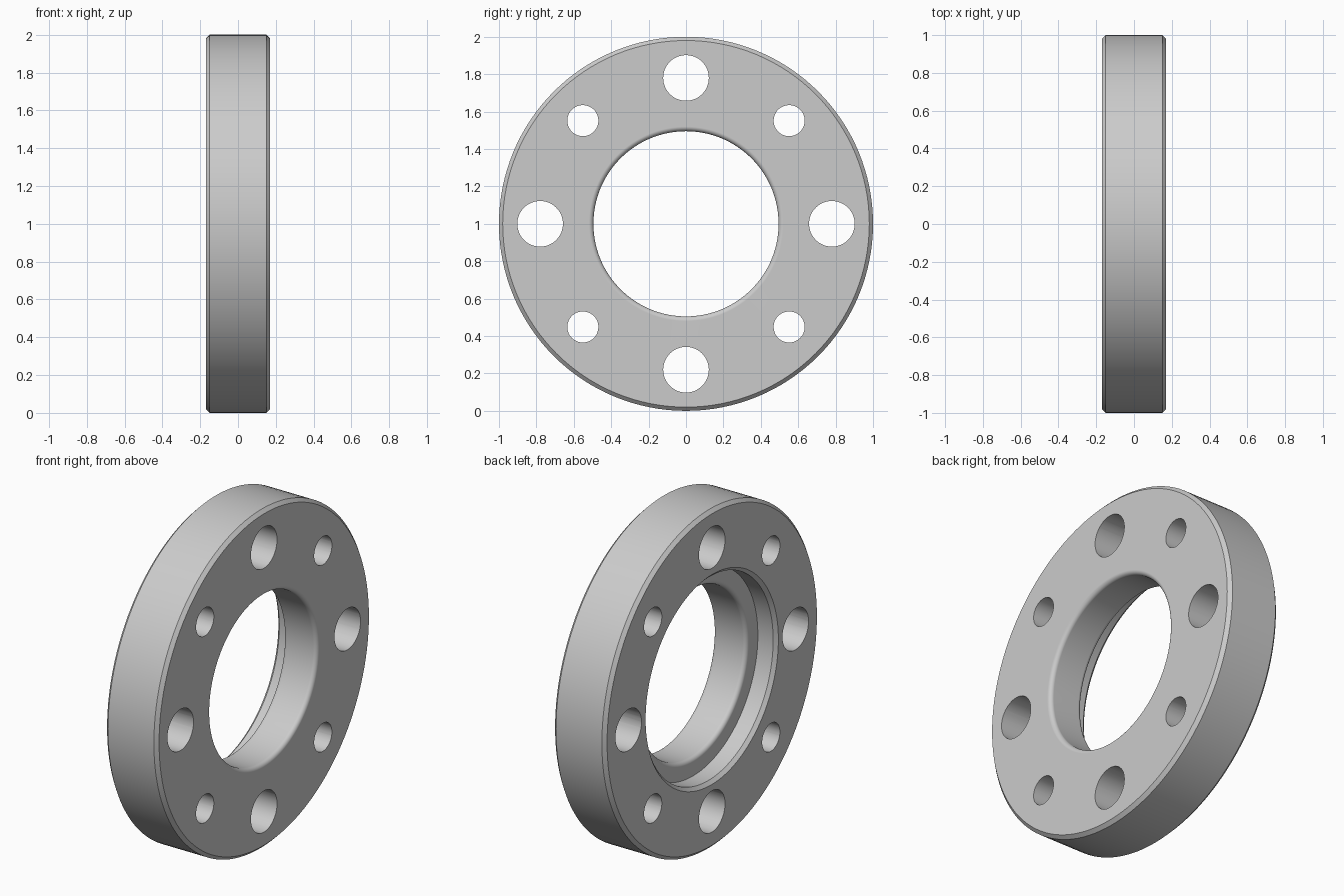
import bpy, bmesh
from math import sin, cos, pi, radians
from mathutils import Matrix, Vector

default = bpy.data.objects.get("Cube")
if default:
    bpy.data.objects.remove(default, do_unlink=True)

HALF = 0.17         # half thickness along x
BEVEL = 0.02        # chamfer on outer rim and recess mouth
BORE = 0.495
RECESS = 0.60
FLOOR = -HALF + 0.12
FILLET = 0.025
CENTRE = Vector((0, 0, 1))

steel = bpy.data.materials.new("light grey metal")
steel.use_nodes = True
GREY = (0.6, 0.6, 0.6, 1)
steel.diffuse_color = GREY
steel.node_tree.nodes["Principled BSDF"].inputs["Base Color"].default_value = GREY


def make_object(name, bm):
    bmesh.ops.recalc_face_normals(bm, faces=bm.faces)
    mesh = bpy.data.meshes.new(name)
    bm.to_mesh(mesh)
    bm.free()
    obj = bpy.data.objects.new(name, mesh)
    bpy.context.collection.objects.link(obj)
    mesh.materials.append(steel)
    return obj


def fillet(x, side, steps=6):
    """Quarter round from the bore wall out to a flat face at x."""
    return [(x - side * FILLET * (1 - sin(a)), BORE + FILLET * (1 - cos(a)))
            for a in (pi / 2 * i / steps for i in range(steps + 1))]


# Ring cross-section as (x, radius), revolved about the x axis
profile = [(HALF, 1 - BEVEL), (HALF - BEVEL, 1), (BEVEL - HALF, 1), (-HALF, 1 - BEVEL),
           (-HALF, RECESS + BEVEL), (BEVEL - HALF, RECESS), (FLOOR, RECESS)]
profile += fillet(FLOOR, -1)[::-1] + fillet(HALF, 1)

SEGMENTS = 128
bm = bmesh.new()
rings = []
for i in range(SEGMENTS):
    a = 2 * pi * i / SEGMENTS
    rings.append([bm.verts.new(CENTRE + Vector((x, r * sin(a), r * cos(a))))
                  for x, r in profile])
for i, ring in enumerate(rings):
    nxt = rings[(i + 1) % SEGMENTS]
    for j in range(len(profile)):
        k = (j + 1) % len(profile)
        bm.faces.new((ring[j], ring[k], nxt[k], nxt[j]))
flange = make_object("flange_ring", bm)

# Eight through holes, alternating large and small
bm = bmesh.new()
for i in range(8):
    a = i * pi / 4
    radius = 0.083 if i % 2 else 0.122
    place = Matrix.Translation(CENTRE + Vector((0, 0.78 * sin(a), 0.78 * cos(a))))
    bmesh.ops.create_cone(bm, cap_ends=True, segments=48, radius1=radius, radius2=radius,
                          depth=1, matrix=place @ Matrix.Rotation(pi / 2, 4, 'Y'))
cutter = make_object("bolt_hole_cutter", bm)
cutter.hide_render = True

cut = flange.modifiers.new("bolt_holes", 'BOOLEAN')
cut.operation = 'DIFFERENCE'
cut.solver = 'EXACT'
cut.object = cutter
bpy.ops.object.select_all(action='DESELECT')
flange.select_set(True)
bpy.context.view_layer.objects.active = flange
bpy.ops.object.modifier_apply(modifier=cut.name)
bpy.data.objects.remove(cutter, do_unlink=True)

# Smooth walls and fillets, crisp chamfer lines, flat faces kept flat
bpy.ops.object.shade_smooth_by_angle(angle=radians(30))
weighted = flange.modifiers.new("flat_face_normals", 'WEIGHTED_NORMAL')
weighted.keep_sharp = True
